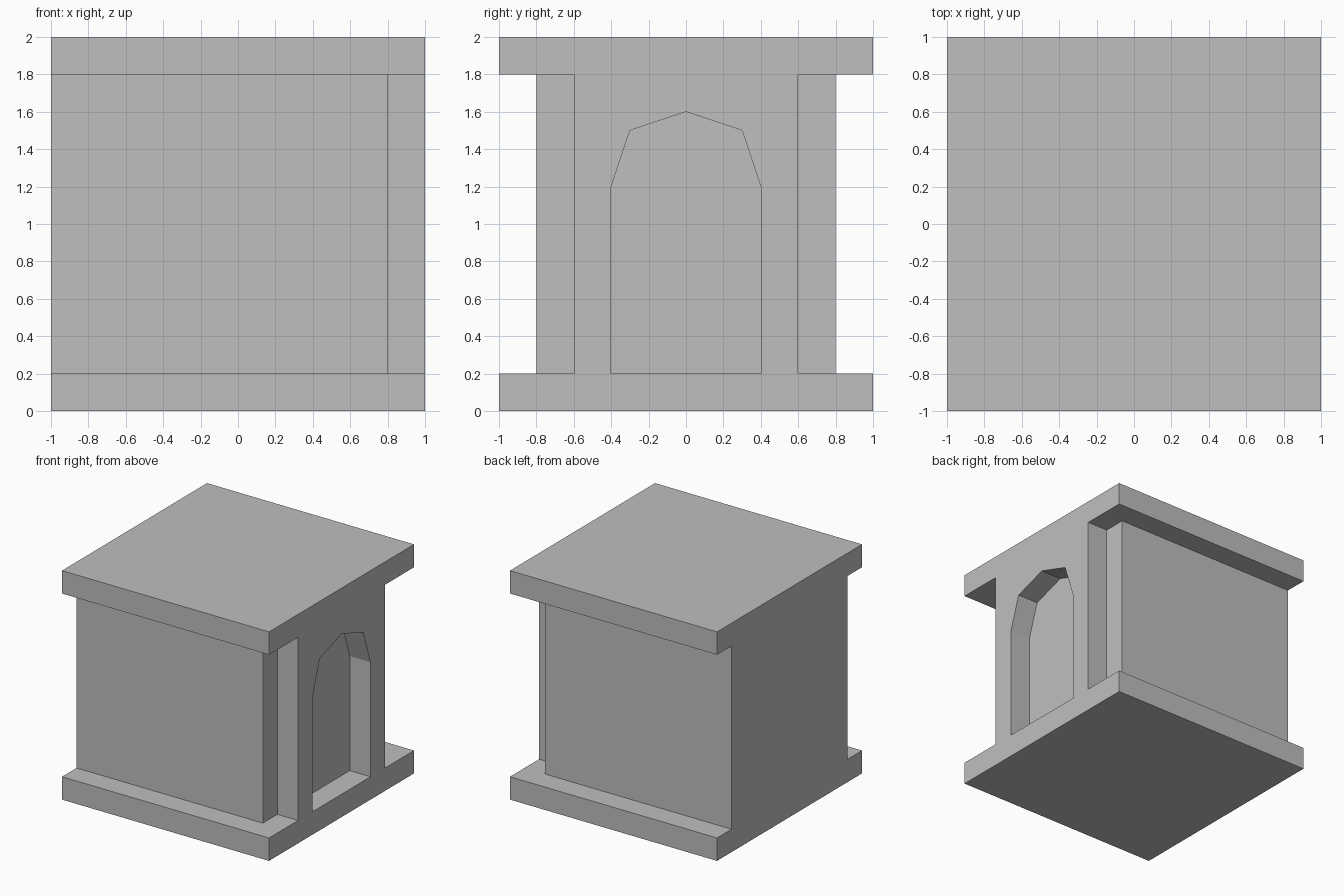
import bpy
import bmesh

if "Cube" in bpy.data.objects:
    bpy.data.objects.remove(bpy.data.objects["Cube"])

stone = bpy.data.materials.new("grey stone")
stone.diffuse_color = (0.52, 0.52, 0.52, 1)
stone.use_nodes = True
stone.node_tree.nodes["Principled BSDF"].inputs["Base Color"].default_value = stone.diffuse_color


def prism(name, outline, axis, start, end):
    """Extrude a 2D outline along x (outline is y, z) or z (outline is x, y)."""
    def place(a, b, d):
        return (d, a, b) if axis == "x" else (a, b, d)
    bm = bmesh.new()
    base = bm.faces.new([bm.verts.new(place(a, b, start)) for a, b in outline])
    grown = bmesh.ops.extrude_face_region(bm, geom=[base], use_keep_orig=True)
    verts = [v for v in grown["geom"] if isinstance(v, bmesh.types.BMVert)]
    shift = [c - d for c, d in zip(place(0, 0, end), place(0, 0, start))]
    bmesh.ops.translate(bm, verts=verts, vec=shift)
    bmesh.ops.recalc_face_normals(bm, faces=bm.faces)
    mesh = bpy.data.meshes.new(name)
    bm.to_mesh(mesh)
    bm.free()
    mesh.materials.append(stone)
    obj = bpy.data.objects.new(name, mesh)
    bpy.context.collection.objects.link(obj)
    return obj


# Side profile: wide floor and roof slabs joined by a narrower body
half = [(1, 0), (1, 0.2), (0.8, 0.2), (0.8, 1.8), (1, 1.8), (1, 2)]
profile = half + [(-y, z) for y, z in reversed(half)]
body = prism("building_body", profile, "x", -1, 1)

# Cutters: a notch at each doorway-side corner and the arched recess
arch = [(0.4, 0.2), (0.4, 1.2), (0.3, 1.5), (0, 1.6),
        (-0.3, 1.5), (-0.4, 1.2), (-0.4, 0.2)]
cutters = [prism("arch_cutter", arch, "x", 0.8, 1.2)]
for side, label in ((-1, "front"), (1, "back")):
    notch = [(0.8, 0.6 * side), (1.2, 0.6 * side),
             (1.2, 1.2 * side), (0.8, 1.2 * side)]
    cutters.append(prism(label + "_notch_cutter", notch, "z", 0.2, 1.8))

for cutter in cutters:
    mod = body.modifiers.new(cutter.name, "BOOLEAN")
    mod.operation = "DIFFERENCE"
    mod.solver = "EXACT"
    mod.object = cutter
    cutter.hide_render = True
    cutter.hide_viewport = True
